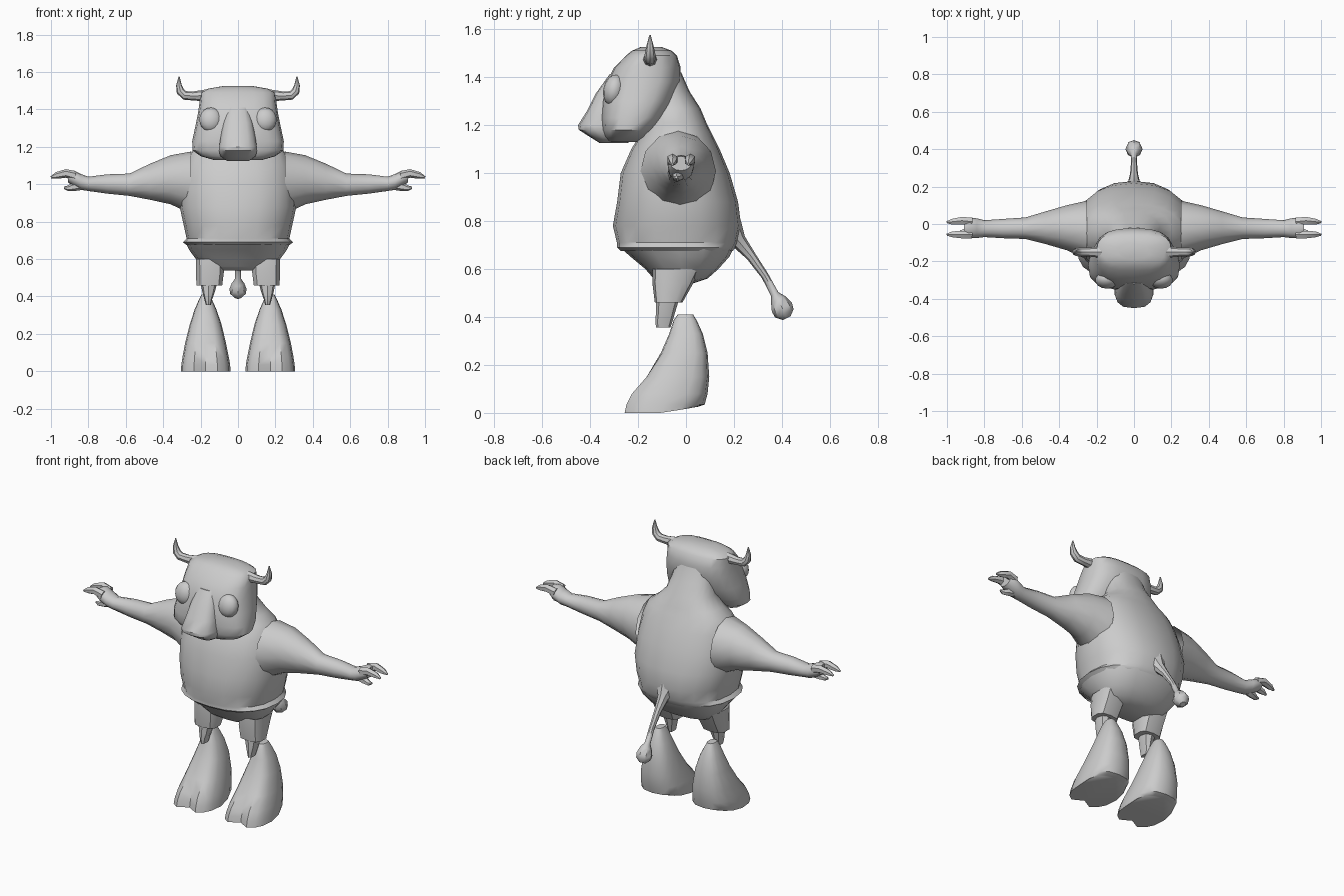
import bpy, bmesh, math
from mathutils import Vector, Matrix

if "Cube" in bpy.data.objects:
    bpy.data.objects.remove(bpy.data.objects["Cube"])


def finish(name, rings, caps=(True, True), mirror=False, angle=40):
    """Skin a list of equal-sized rings, then shade and optionally mirror."""
    bm = bmesh.new()
    vs = [[bm.verts.new(p) for p in ring] for ring in rings]
    n = len(vs[0])
    for a, b in zip(vs, vs[1:]):
        for i in range(n):
            j = (i + 1) % n
            bm.faces.new((a[i], a[j], b[j], b[i]))
    if caps[0]:
        bm.faces.new(vs[0][::-1])
    if caps[1]:
        bm.faces.new(vs[-1])
    bmesh.ops.recalc_face_normals(bm, faces=bm.faces)
    mesh = bpy.data.meshes.new(name)
    bm.to_mesh(mesh)
    bm.free()
    ob = bpy.data.objects.new(name, mesh)
    bpy.context.collection.objects.link(ob)
    smooth(ob, mirror, angle)
    return ob


def smooth(ob, mirror=False, angle=40):
    bpy.ops.object.select_all(action='DESELECT')
    ob.select_set(True)
    bpy.context.view_layer.objects.active = ob
    bpy.ops.object.shade_smooth_by_angle(angle=math.radians(angle))
    if mirror:
        m = ob.modifiers.new("mirror", 'MIRROR')
        m.use_mirror_merge = False


def oval(u0, u1, v0, v1, n=16, power=2.3):
    """Superellipse between the given limits, starting at the v0 side."""
    pts = []
    for i in range(n):
        a = 2 * math.pi * i / n - math.pi / 2
        c, s = math.cos(a), math.sin(a)
        c = math.copysign(abs(c) ** (2 / power), c) if abs(c) > 1e-6 else 0
        s = math.copysign(abs(s) ** (2 / power), s) if abs(s) > 1e-6 else 0
        pts.append(((u0 + u1) / 2 + c * (u1 - u0) / 2, (v0 + v1) / 2 + s * (v1 - v0) / 2))
    return pts


def z_loft(rows, n=16, power=2.3):
    """Rows: z, x0, x1, y0, y1."""
    return [[Vector((u, v, z)) for u, v in oval(a, b, c, d, n, power)] for z, a, b, c, d in rows]


def centred(rows, **kw):
    """Rows: z, half width, y front, y back."""
    return z_loft([(z, -w, w, f, b) for z, w, f, b in rows], **kw)


def tube(name, rows, n=8, mirror=False):
    """Rows: x, y, z, radius; rings follow the path direction."""
    pts = [Vector(r[:3]) for r in rows]
    rings = []
    for i, p in enumerate(pts):
        t = pts[min(i + 1, len(pts) - 1)] - pts[max(i - 1, 0)]
        side = t.cross(Vector((0, 1, 0))).normalized() if abs(t.x) > 1e-4 else Vector((1, 0, 0))
        up = t.cross(side).normalized()
        rings.append([p + rows[i][3] * (side * math.cos(2 * math.pi * k / n) + up * math.sin(2 * math.pi * k / n))
                      for k in range(n)])
    return finish(name, rings, mirror=mirror)


# Torso and neck in one loft, with the flared hem at the bottom
finish("torso", centred([
    (0.675, .275, -.272, .195), (0.69, .295, -.288, .205), (0.71, .275, -.288, .215),
    (0.78, .29, -.305, .23), (0.88, .312, -.287, .217), (1.0, .305, -.272, .182),
    (1.1, .285, -.228, .14), (1.17, .255, -.185, .105), (1.21, .2, -.165, .085),
    (1.27, .145, -.165, .06), (1.34, .13, -.18, .015), (1.42, .12, -.2, -.02)], n=20), caps=(False, False))

# Shorts: seat and two short legs
finish("shorts_seat", centred([
    (0.69, .28, -.275, .2), (0.65, .262, -.23, .18), (0.6, .225, -.17, .135),
    (0.56, .19, -.135, .09), (0.54, .13, -.11, .03)], power=2.5), caps=(False, True))
finish("shorts_leg", z_loft([
    (0.6, .075, .228, -.14, .06), (0.54, .072, .227, -.14, .03), (0.46, .082, .225, -.13, -.015)],
    n=10, power=3), caps=(False, True), mirror=True)

# Shin stubs
finish("shin", z_loft([
    (0.47, .112, .2, -.125, -.03), (0.42, .125, .19, -.125, -.045),
    (0.385, .138, .18, -.128, -.055), (0.355, .145, .172, -.125, -.065)], n=8), mirror=True)

# Hooves: flared boots with a cleft at the front
hoof = z_loft([
    (0.005, .04, .305, -.265, .05), (0.035, .042, .303, -.258, .078), (0.08, .05, .296, -.235, .09),
    (0.15, .064, .283, -.172, .097), (0.25, .088, .258, -.105, .09), (0.33, .115, .232, -.07, .07),
    (0.385, .14, .208, -.052, .045), (0.41, .152, .195, -.035, .03)], power=2.6)
for ring, depth in zip(hoof, (.045, .045, .035, .012)):
    ring[0].y += depth
for p in hoof[0]:
    p.z = max(0, (p.y + .1) * .17)
finish("hoof", hoof, mirror=True)

# Arms: x, z low, z high, y front, y back
arm = [(.25, .84, 1.175, -.19, .125), (.36, .893, 1.155, -.14, .1), (.47, .917, 1.11, -.108, .068),
       (.58, .938, 1.057, -.08, .035), (.7, .95, 1.053, -.076, .027), (.8, .964, 1.04, -.07, .02),
       (.84, .97, 1.055, -.075, .03), (.88, .99, 1.075, -.076, .034), (.91, 1.01, 1.07, -.065, .022)]
finish("arm", [[Vector((x, u, v)) for u, v in oval(y0, y1, z0, z1, 12, 2)] for x, z0, z1, y0, y1 in arm],
       caps=(False, True), mirror=True)

# Two fingers and a thumb per hand
for label, y in (("rear", .012), ("front", -.055)):
    tube(label + "_finger", [(.87, y, 1.045, .025), (.92, y + (.006 if y > 0 else -.002), 1.058, .023),
                             (.97, y, 1.047, .018), (1.0, y - .002, 1.037, .006)], n=6, mirror=True)
tube("thumb", [(.84, -.03, .995, .026), (.88, -.035, .985, .022), (.91, -.04, .978, .015), (.93, -.04, .982, .006)],
     n=6, mirror=True)

# Head and snout
finish("head", centred([
    (1.13, .13, -.32, -.2), (1.15, .2, -.34, -.165), (1.18, .242, -.35, -.13), (1.23, .245, -.355, -.09),
    (1.3, .23, -.35, -.05), (1.38, .214, -.33, -.022), (1.44, .205, -.3, -.022), (1.49, .2, -.25, -.038),
    (1.51, .165, -.225, -.06), (1.525, .08, -.19, -.1)], n=20, power=2.7))
finish("snout", centred([
    (1.125, .06, -.36, -.24), (1.15, .095, -.4, -.24), (1.18, .105, -.447, -.24), (1.2, .103, -.45, -.24),
    (1.26, .093, -.412, -.24), (1.33, .08, -.377, -.24), (1.41, .06, -.32, -.22)], n=14, power=2.8))

# Bulging eyes
bm = bmesh.new()
bmesh.ops.create_uvsphere(bm, u_segments=14, v_segments=9, radius=1)
bm.transform(Matrix.Translation((.145, -.3, 1.345)) @ Matrix.Rotation(-.2, 4, 'X')
             @ Matrix.Diagonal((.062, .045, .066, 1)))
mesh = bpy.data.meshes.new("eye")
bm.to_mesh(mesh)
bm.free()
eye = bpy.data.objects.new("eye", mesh)
bpy.context.collection.objects.link(eye)
smooth(eye, mirror=True)

# Horns: out to the side, then sharply up
tube("horn", [(.17, -.15, 1.475, .032), (.24, -.15, 1.472, .024), (.285, -.15, 1.475, .024),
              (.308, -.15, 1.497, .022), (.316, -.15, 1.53, .015), (.315, -.15, 1.575, .003)], mirror=True)

# Tail with a rounded tuft
tube("tail", [(0, .18, .76, .065), (0, .22, .715, .033), (0, .27, .655, .021), (0, .33, .57, .016),
              (0, .37, .495, .017), (0, .385, .47, .034), (0, .4, .44, .046), (0, .41, .415, .042),
              (0, .42, .395, .018)], n=8)
